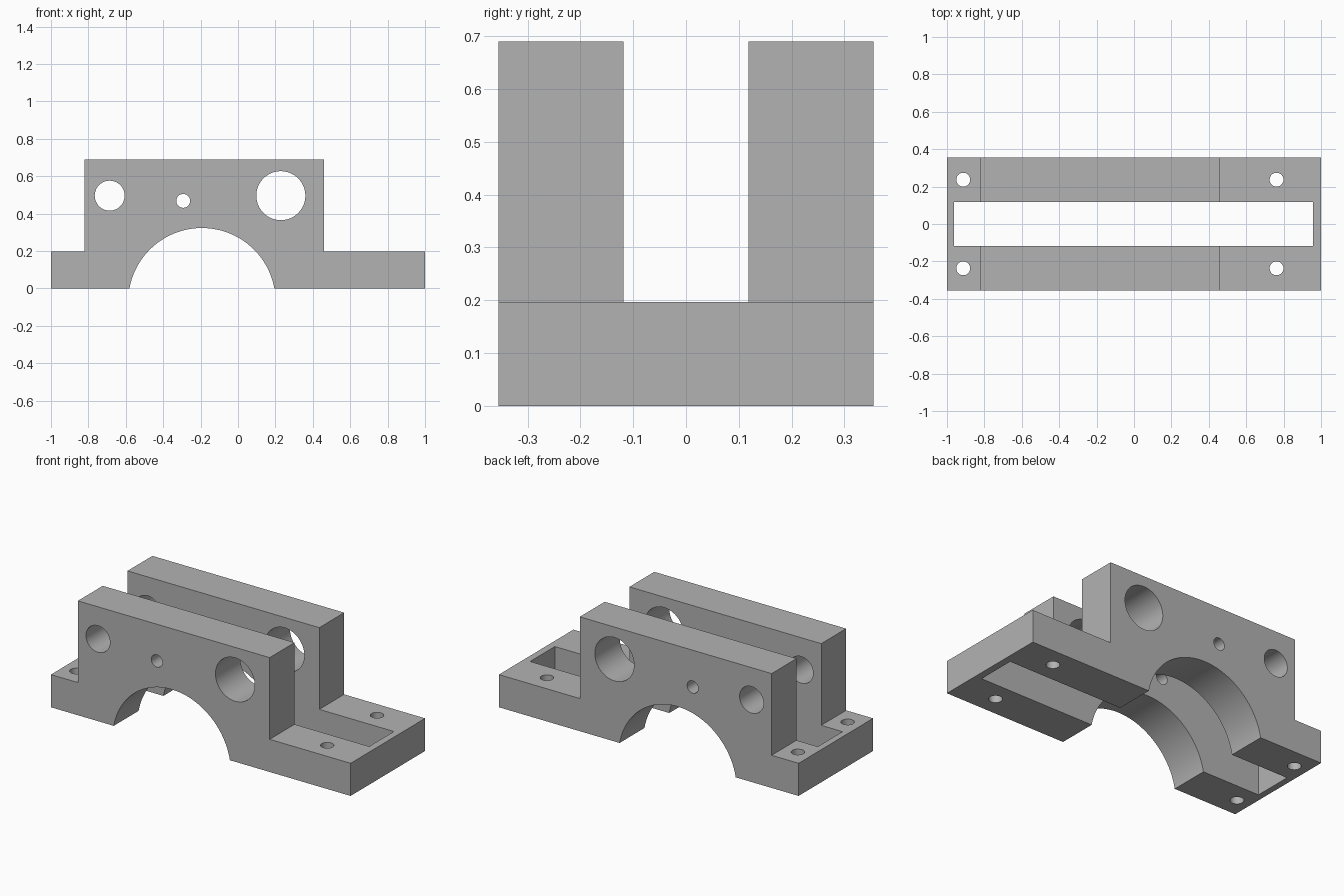
import bpy
import bmesh
from math import asin, sin, cos, pi
from mathutils import Matrix, Vector

if "Cube" in bpy.data.objects:
    bpy.data.objects.remove(bpy.data.objects["Cube"], do_unlink=True)

HALF_DEPTH = 0.355
BASE_TOP = 0.197
TOP = 0.69

grey = bpy.data.materials.new("machined grey")
grey.use_nodes = True
colour = (0.45, 0.45, 0.45, 1.0)
grey.diffuse_color = colour
grey.node_tree.nodes["Principled BSDF"].inputs["Base Color"].default_value = colour


def make_object(name, bm):
    bmesh.ops.recalc_face_normals(bm, faces=bm.faces)
    mesh = bpy.data.meshes.new(name)
    bm.to_mesh(mesh)
    bm.free()
    mesh.materials.append(grey)
    obj = bpy.data.objects.new(name, mesh)
    bpy.context.collection.objects.link(obj)
    return obj


def cylinder_cutter(name, centre, radius, length, axis):
    bm = bmesh.new()
    turn = Vector((0, 0, 1)).rotation_difference(Vector(axis)).to_matrix().to_4x4()
    bmesh.ops.create_cone(bm, cap_ends=True, segments=64, radius1=radius,
                          radius2=radius, depth=length,
                          matrix=Matrix.Translation(centre) @ turn)
    return make_object(name, bm)


def box_cutter(name, low, high):
    low, high = Vector(low), Vector(high)
    bm = bmesh.new()
    bmesh.ops.create_cube(bm, size=1, matrix=Matrix.Translation((low + high) / 2)
                          @ Matrix.Diagonal((*(high - low), 1)))
    return make_object(name, bm)


# Stepped side profile with the bearing arch cut into its underside
ARCH_X, ARCH_Z, ARCH_R = -0.193, -0.071, 0.394
start = asin(-ARCH_Z / ARCH_R)
steps = 72
profile = [(1, 0), (1, BASE_TOP), (0.46, BASE_TOP), (0.46, TOP),
           (-0.82, TOP), (-0.82, BASE_TOP), (-1, BASE_TOP), (-1, 0)]
for i in range(steps + 1):
    a = pi - start - (pi - 2 * start) * i / steps
    profile.append((ARCH_X + ARCH_R * cos(a), max(0, ARCH_Z + ARCH_R * sin(a))))

bm = bmesh.new()
face = bm.faces.new([bm.verts.new((x, -HALF_DEPTH, z)) for x, z in profile])
extruded = bmesh.ops.extrude_face_region(bm, geom=[face])
bmesh.ops.translate(bm, vec=(0, 2 * HALF_DEPTH, 0),
                    verts=[v for v in extruded["geom"] if isinstance(v, bmesh.types.BMVert)])
block = make_object("bearing_bracket", bm)

# Long slot between the two side plates
cutters = [box_cutter("slot_cutter", (-0.962, -0.118, -0.1), (0.958, 0.118, 0.8))]

# Cross holes through both plates
for x, z, r in ((-0.686, 0.496, 0.08), (-0.293, 0.468, 0.037), (0.229, 0.496, 0.131)):
    cutters.append(cylinder_cutter("cross_hole_cutter", (x, 0, z), r, 1, (0, 1, 0)))

# Mounting holes through the feet
for x in (-0.913, 0.762):
    for side in (-1, 1):
        cutters.append(cylinder_cutter("mounting_hole_cutter", (x, side * 0.237, 0.1),
                                       0.037, 0.5, (0, 0, 1)))

for cutter in cutters:
    cutter.hide_render = True
    cut = block.modifiers.new(cutter.name, "BOOLEAN")
    cut.operation = "DIFFERENCE"
    cut.solver = "EXACT"
    cut.object = cutter

# Bake the cuts and drop the cutters
bpy.context.view_layer.update()
graph = bpy.context.evaluated_depsgraph_get()
finished = bpy.data.meshes.new_from_object(block.evaluated_get(graph))
block.modifiers.clear()
block.data = finished
for cutter in cutters:
    bpy.data.objects.remove(cutter, do_unlink=True)

# Smooth bores, crisp edges
bpy.ops.object.select_all(action="DESELECT")
block.select_set(True)
bpy.context.view_layer.objects.active = block
bpy.ops.object.shade_smooth_by_angle(angle=pi / 6)
